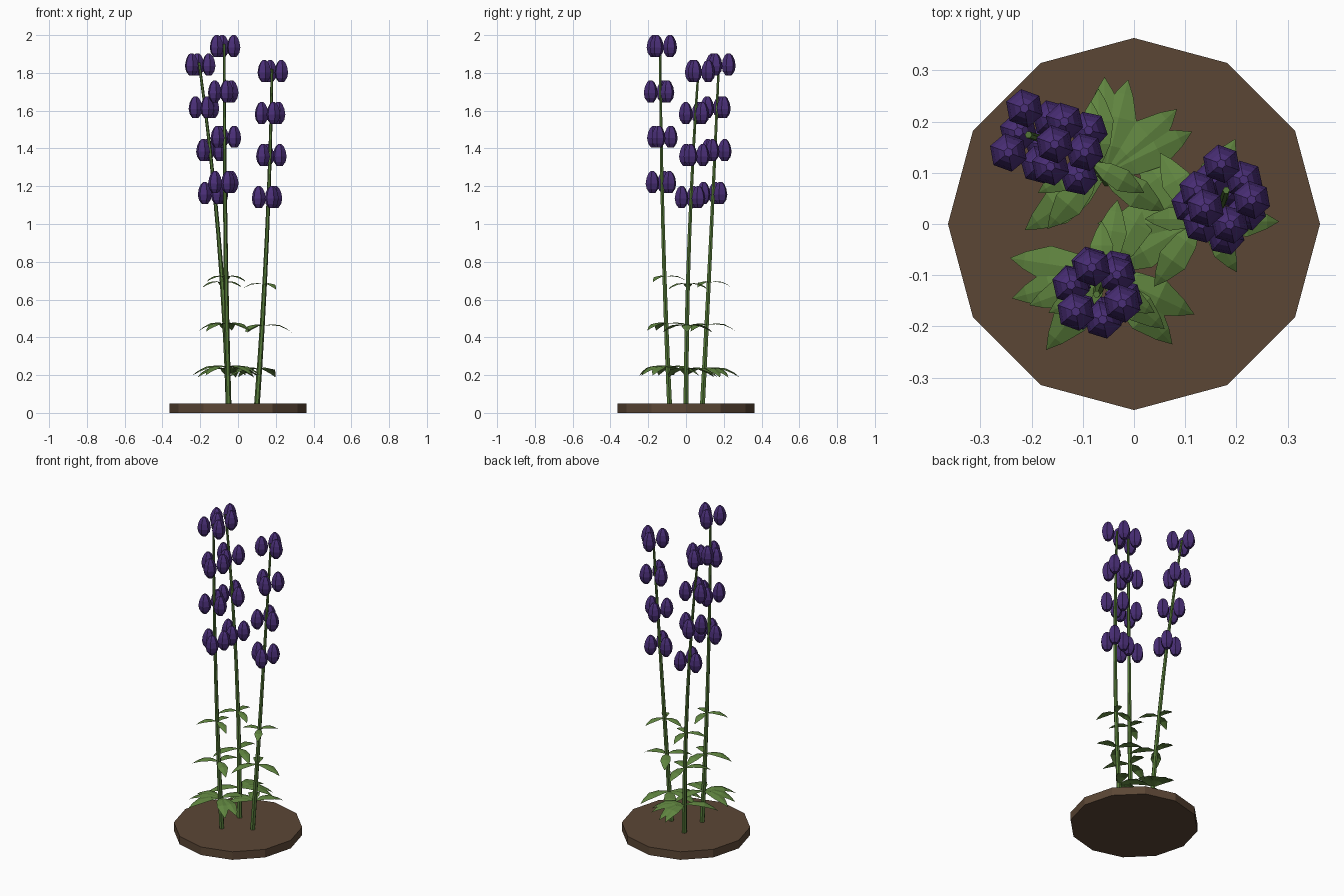
import bpy, bmesh, math
from mathutils import Vector

if "Cube" in bpy.data.objects:
    bpy.data.objects.remove(bpy.data.objects["Cube"])


def material(name, color):
    m = bpy.data.materials.new(name)
    m.use_nodes = True
    m.diffuse_color = (*color, 1)
    m.node_tree.nodes["Principled BSDF"].inputs["Base Color"].default_value = (*color, 1)
    return m


soil = material("soil brown", (0.105, 0.062, 0.036))
stem_green = material("stem green", (0.09, 0.19, 0.04))
leaf_green = material("leaf green", (0.115, 0.23, 0.05))
purple = material("bell purple", (0.068, 0.028, 0.185))


def finish(bm, name, mat, location=(0, 0, 0)):
    bmesh.ops.recalc_face_normals(bm, faces=bm.faces)
    mesh = bpy.data.meshes.new(name)
    bm.to_mesh(mesh)
    bm.free()
    mesh.materials.append(mat)
    obj = bpy.data.objects.new(name, mesh)
    obj.location = location
    bpy.context.collection.objects.link(obj)
    return obj


def loft(bm, rings, sides):
    """Skin a stack of (centre, radius) rings and cap both ends."""
    loops = []
    for centre, radius in rings:
        loops.append([bm.verts.new(Vector(centre) + radius * Vector(
            (math.cos(math.tau * i / sides), math.sin(math.tau * i / sides), 0)))
            for i in range(sides)])
    for a, b in zip(loops, loops[1:]):
        for i in range(sides):
            j = (i + 1) % sides
            bm.faces.new((a[i], a[j], b[j], b[i]))
    bm.faces.new(loops[0][::-1])
    bm.faces.new(loops[-1])


def polar(angle, radius, z=0):
    a = math.radians(angle)
    return Vector((radius * math.cos(a), radius * math.sin(a), z))


# Soil disc
bm = bmesh.new()
loft(bm, [((0, 0, 0), 0.363), ((0, 0, 0.05), 0.363)], 12)
finish(bm, "soil_disc", soil)

# Shared bell flower: narrow crown, wide belly, tapered mouth
bm = bmesh.new()
profile = [(-0.058, 0.016), (-0.036, 0.032), (-0.008, 0.038),
           (0.024, 0.032), (0.047, 0.021), (0.058, 0.009)]
loft(bm, [((0, 0, z), r) for z, r in profile], 6)
bell_mesh = finish(bm, "bell_flower", purple)
bell_data = bell_mesh.data
bpy.data.objects.remove(bell_mesh)


def leaf(bm, origin, angle, length):
    """Arched pointed leaf with a raised midrib."""
    side = polar(angle + 90, 1)
    rows = []
    for t, width, lift in ((0, 0.02, 0), (0.3, 0.15, 0.06),
                           (0.6, 0.19, 0.03), (0.85, 0.09, -0.1), (1, 0, -0.22)):
        mid = origin + polar(angle, t * length, lift * length)
        if width == 0:
            rows.append([bm.verts.new(mid)])
            continue
        edge = side * width * length
        drop = Vector((0, 0, -0.2 * width * length))
        rows.append([bm.verts.new(p) for p in (mid - edge + drop, mid, mid + edge + drop)])
    for a, b in zip(rows, rows[1:]):
        for i in range(2):
            if len(b) == 1:
                bm.faces.new((a[i], a[i + 1], b[0]))
            else:
                bm.faces.new((a[i], a[i + 1], b[i + 1], b[i]))


def plant(name, foot, middle, tip, step, leaf_tiers):
    foot, middle, tip = Vector(foot), Vector(middle), Vector(tip)

    def point(z):
        # Quadratic bend through foot, middle and tip, by height
        t = (z - foot.z) / (tip.z - foot.z)
        p = foot * (1 - t) * (1 - 2 * t) + middle * 4 * t * (1 - t) + tip * t * (2 * t - 1)
        return Vector((p.x, p.y, z))

    # Tapered stem
    bm = bmesh.new()
    count = 8
    rings = []
    for i in range(count + 1):
        t = i / count
        rings.append((point(foot.z + (tip.z - foot.z) * t), 0.015 - 0.008 * t))
    loft(bm, rings, 6)
    finish(bm, name + "_stem", stem_green)

    # Whorls of three bells, each whorl turned by one radian
    for tier in range(4):
        centre = point(tip.z - 0.01 - step * tier)
        for k in range(3):
            angle = 100 - math.degrees(tier) + 120 * k
            obj = bpy.data.objects.new(f"{name}_bell_{tier}_{k}", bell_data)
            obj.location = centre + polar(angle, 0.053)
            obj.rotation_euler.z = math.radians(angle)
            bpy.context.collection.objects.link(obj)

    # Whorls of leaves
    bm = bmesh.new()
    for z, length, angles in leaf_tiers:
        for angle in angles:
            leaf(bm, point(z), angle, length)
    finish(bm, name + "_leaves", leaf_green)


plant("front_plant", (-0.05, -0.087, 0.04), (-0.067, -0.122, 1.0), (-0.073, -0.137, 1.952), 0.24,
      [(0.24, 0.19, (60, 171, 195, 232, 313, 335)),
       (0.47, 0.155, (80, 200, 320)),
       (0.72, 0.12, (90, 210, 330))])
plant("back_plant", (-0.05, 0.087, 0.04), (-0.104, 0.133, 0.95), (-0.206, 0.174, 1.855), 0.227,
      [(0.23, 0.19, (26, 42, 76, 90, 215)),
       (0.465, 0.155, (90, 230, 327)),
       (0.69, 0.12, (90, 210, 330))])
plant("left_plant", (0.1, 0, 0.04), (0.153, 0.018, 0.93), (0.18, 0.066, 1.82), 0.2225,
      [(0.23, 0.185, (63, 127, 180, 210)),
       (0.46, 0.155, (0, 120, 235)),
       (0.68, 0.12, (60, 180, 300))])
